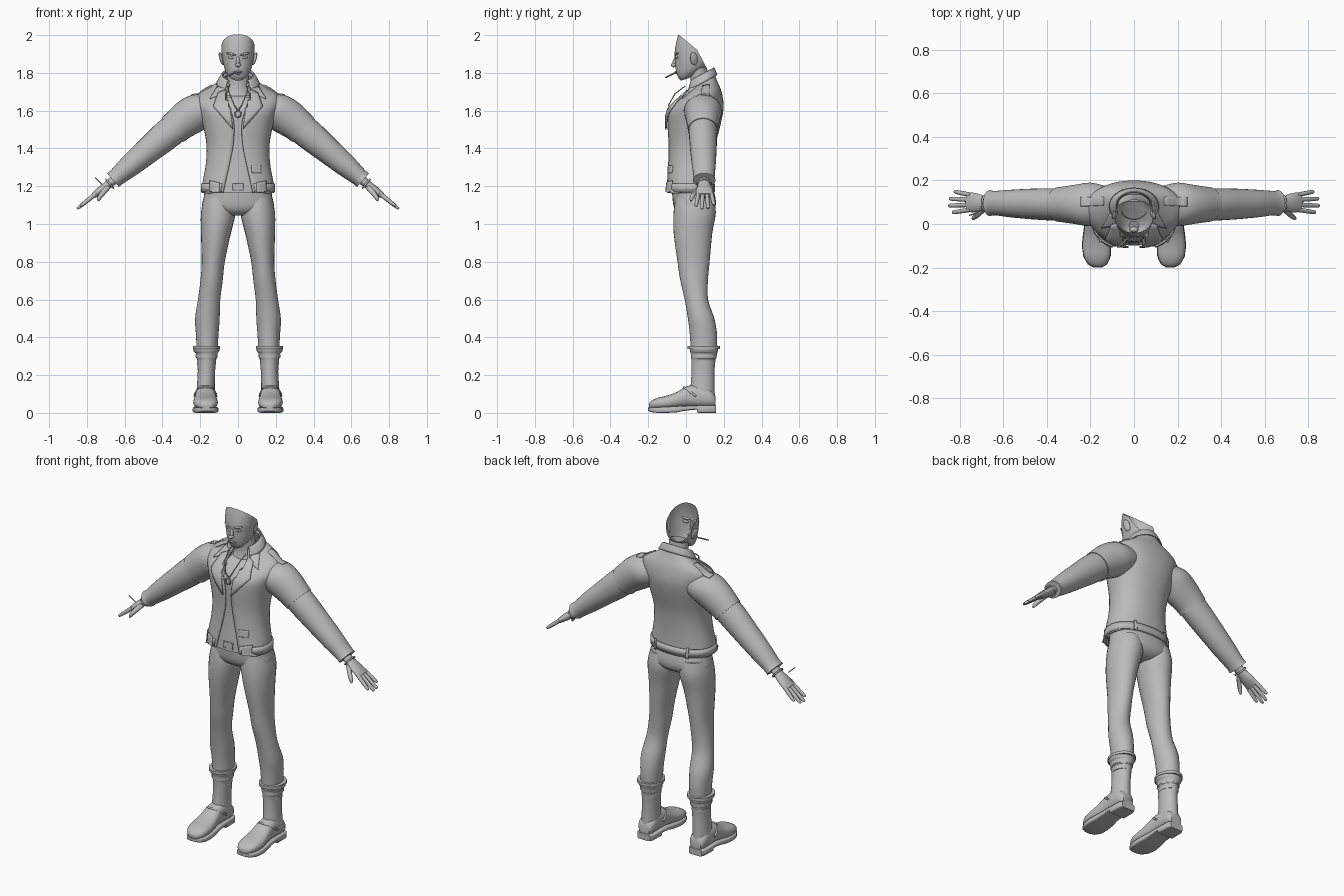
import bpy, math
from mathutils import Vector as V
from mathutils.bvhtree import BVHTree

grey = bpy.data.materials.new("plain grey")
grey.diffuse_color = (0.5, 0.5, 0.5, 1)


def make(name, verts, faces, mirror=False, thick=0, angle=40):
    me = bpy.data.meshes.new(name)
    me.from_pydata([tuple(v) for v in verts], [], faces)
    me.materials.append(grey)
    ob = bpy.data.objects.new(name, me)
    bpy.context.collection.objects.link(ob)
    bpy.ops.object.select_all(action='DESELECT')
    ob.select_set(True)
    bpy.context.view_layer.objects.active = ob
    bpy.ops.object.mode_set(mode='EDIT')
    bpy.ops.mesh.select_all(action='SELECT')
    bpy.ops.mesh.normals_make_consistent(inside=False)
    bpy.ops.object.mode_set(mode='OBJECT')
    bpy.ops.object.shade_smooth_by_angle(angle=math.radians(angle))
    if thick:
        ob.modifiers.new("thickness", 'SOLIDIFY').thickness = thick
    if mirror:
        ob.modifiers.new("mirror", 'MIRROR')
    return ob


def smooth_rows(rows, k):
    out = []
    for i in range(len(rows) - 1):
        a, b, c, d = (rows[max(0, min(len(rows) - 1, j))] for j in (i - 1, i, i + 1, i + 2))
        for s in range(k):
            t = s / k
            out.append([0.5 * (2 * q + (r - p) * t + (2 * p - 5 * q + 4 * r - w) * t * t
                               + (3 * q - p - 3 * r + w) * t ** 3) for p, q, r, w in zip(a, b, c, d)])
    return out + [list(rows[-1])]


def loft(name, rows, frame, n=28, p=2.0, k=3, cap=True, gap=False, **kw):
    """Skin superellipse rings; with gap, the last row value is the half opening in front."""
    rows = smooth_rows(rows, k)
    verts, faces = [], []
    for r in rows:
        c, a, b = frame(r)
        g = math.asin(min(1, max(r[-1], .001) / a.length) ** (p / 2)) if gap else 0
        for i in range(n):
            t = g + (2 * math.pi - 2 * g) * i / (n - 1 if gap else n)
            s, q = math.sin(t), -math.cos(t)
            verts.append(c + a * math.copysign(abs(s) ** (2 / p), s) + b * math.copysign(abs(q) ** (2 / p), q))
    for j in range(len(rows) - 1):
        for i in range(n - 1 if gap else n):
            m = (i + 1) % n
            faces.append((j * n + i, j * n + m, (j + 1) * n + m, (j + 1) * n + i))
    if cap and not gap:
        faces += [tuple(range(n))[::-1], tuple(range(len(verts) - n, len(verts)))]
    return make(name, verts, faces, **kw)


# ring frames: stacked (z, cx, rx, cy, ry, tilt), along y (y, cx, rx, z0, z1)
def up(r):
    return V((r[1], r[3], r[0])), V((r[2], 0, 0)), V((0, r[4], r[4] * r[5]))


def along(r):
    return V((r[1], r[0], (r[3] + r[4]) / 2)), V((r[2], 0, 0)), V((0, 0, (r[4] - r[3]) / 2))


def limb(r):
    """(x, y, z, half depth, half height, slope angle in degrees)"""
    t = math.radians(r[5])
    return V(r[:3]), V((0, r[3], 0)), V((math.sin(t), 0, math.cos(t))) * r[4]


def tube(name, pts, rad, closed=False, mirror=False):
    cu = bpy.data.curves.new(name, 'CURVE')
    cu.dimensions, cu.bevel_depth, cu.bevel_resolution = '3D', rad, 1
    cu.use_fill_caps = True
    sp = cu.splines.new('POLY')
    sp.points.add(len(pts) - 1)
    for q, co in zip(sp.points, pts):
        q.co = (*co, 1)
    sp.use_cyclic_u = closed
    cu.materials.append(grey)
    ob = bpy.data.objects.new(name, cu)
    bpy.context.collection.objects.link(ob)
    if mirror:
        ob.modifiers.new("mirror", 'MIRROR')


def ball(name, loc, size, rot=(0, 0, 0), mirror=False):
    bpy.ops.mesh.primitive_uv_sphere_add(segments=16, ring_count=10)
    ob = bpy.context.object
    ob.name, ob.scale, ob.rotation_euler, ob.location = name, size, rot, loc
    bpy.ops.object.transform_apply()
    ob.data.materials.append(grey)
    bpy.ops.object.shade_smooth()
    if mirror:
        ob.modifiers.new("mirror", 'MIRROR')


def tree(*obs):
    vs, fs = [], []
    for o in obs:
        fs += [[i + len(vs) for i in f.vertices] for f in o.data.polygons]
        vs += [v.co.copy() for v in o.data.vertices]
    return BVHTree.FromPolygons(vs, fs)


def plate(name, bvh, quad, ray, lift=.006, n=6, mirror=True):
    """Four corners laid onto a surface along a ray direction."""
    ray, q = V(ray), [V(c) for c in quad]
    verts = []
    for j in range(n + 1):
        for i in range(n + 1):
            co = q[0].lerp(q[1], i / n).lerp(q[3].lerp(q[2], i / n), j / n)
            hit = bvh.ray_cast(co - ray, ray)[0] or bvh.find_nearest(co)[0]
            verts.append(hit - ray * lift)
    m = n + 1
    make(name, verts, [(j * m + i, j * m + i + 1, (j + 1) * m + i + 1, (j + 1) * m + i)
                       for j in range(n) for i in range(n)], mirror=mirror, thick=.008)


# jacket and shirt
body = [(1.165, 0, .192, .02, .13, 0, .08), (1.22, 0, .188, .02, .126, 0, .068),
        (1.32, 0, .17, .025, .122, 0, .045), (1.42, 0, .167, .032, .125, 0, .025),
        (1.52, 0, .185, .042, .14, 0, .02), (1.60, 0, .208, .052, .147, .05, .035),
        (1.65, 0, .222, .066, .13, .1, .05), (1.69, 0, .205, .078, .107, .2, .06),
        (1.72, 0, .15, .08, .088, .35, .06), (1.745, 0, .1, .08, .075, .5, .055),
        (1.775, 0, .082, .08, .066, .55, .045)]
jacket = loft("jacket", body, up, n=48, p=2.25, gap=True, thick=.01)
loft("shirt", [(z, x, rx * .9, cy, ry * .9, t) for z, x, rx, cy, ry, t, g in body[:8]], up, p=2.25)
loft("collar", [(1.785, 0, .078, .08, .064, .55, .045), (1.79, 0, .088, .08, .07, .55, .055),
                (1.745, 0, .115, .08, .087, .5, .07)], up, n=36, gap=True, thick=.006)
loft("hem_belt", [(1.17, 0, .197, .02, .135, 0, .09), (1.215, 0, .195, .02, .133, 0, .085)],
     up, n=48, p=2.25, gap=True, k=1, thick=.008)

# sleeves: short outer cap, then the lower sleeve
cap_sleeve = loft("upper_sleeve", [(.13, .09, 1.615, .085, .075, 20), (.2, .09, 1.6, .1, .095, 30),
                  (.26, .09, 1.565, .092, .098, 40), (.32, .09, 1.52, .083, .088, 42),
                  (.345, .09, 1.497, .08, .086, 42)], limb, mirror=True)
loft("lower_sleeve", [(.3, .09, 1.535, .075, .08, 42), (.38, .09, 1.47, .074, .08, 42),
     (.475, .092, 1.39, .07, .07, 41), (.57, .094, 1.31, .063, .06, 41),
     (.64, .096, 1.25, .056, .048, 41), (.662, .096, 1.232, .06, .048, 41)], limb, mirror=True)
surf = tree(jacket, cap_sleeve)
front, down = (0, 1, 0), (0, 0, -1)
plate("lapel", surf, [(.055, 0, 1.715), (.105, 0, 1.69), (.13, 0, 1.62), (.025, 0, 1.50)], front)
plate("lapel_tip", surf, [(.06, 0, 1.735), (.11, 0, 1.73), (.15, 0, 1.665), (.09, 0, 1.69)], front, lift=.009)
plate("epaulette", surf, [(.14, .085, 1.8), (.245, .08, 1.8), (.245, .125, 1.8), (.14, .125, 1.8)], down)
plate("pocket_flap", surf, [(.07, 0, 1.31), (.125, 0, 1.31), (.125, 0, 1.27), (.075, 0, 1.27)], front, mirror=False)
plate("hem_buckle", surf, [(.1, 0, 1.22), (.15, 0, 1.23), (.15, 0, 1.165), (.1, 0, 1.16)], front, lift=.014)
plate("back_loop", surf, [(.1, 0, 1.225), (.115, 0, 1.225), (.115, 0, 1.165), (.1, 0, 1.165)], (0, -1, 0), lift=.013)

# hands
loft("palm", [(.645, .096, 1.243, .03, .025, 40), (.685, .096, 1.21, .032, .022, 38),
     (.725, .098, 1.18, .044, .021, 38), (.765, .1, 1.15, .045, .015, 38)], limb, n=20, mirror=True)
for i, (ln, dy) in enumerate([(.078, -.012), (.095, -.004), (.092, .005), (.07, .014)]):
    y = .066 + i * .0225
    loft("finger", [(.75, y, 1.162, .011, .012, 38), (.75 + ln * .6, y + dy * .6, 1.162 - ln * .48, .0105, .011, 38),
         (.75 + ln, y + dy, 1.162 - ln * .8, .009, .008, 38),
         (.757 + ln, y + dy, 1.157 - ln * .8, .004, .004, 38)], limb, n=10, mirror=True)
loft("thumb", [(.685, .075, 1.2, .014, .015, 55), (.715, .045, 1.165, .013, .014, 55),
     (.735, .03, 1.138, .011, .011, 55), (.742, .026, 1.122, .005, .005, 55)], limb, n=10, mirror=True)
tube("wrist_band", [(.68 + .03 * math.cos(t) * .64, .096 + .037 * math.sin(t), 1.214 + .03 * math.cos(t) * .77)
     for t in (i * math.pi / 8 for i in range(16))], .005, True, True)
tube("wrist_spike", [(-.72, .05, 1.21), (-.757, .04, 1.245)], .003)

# trousers
loft("hips", [(1.215, 0, .168, .03, .105, 0), (1.14, 0, .182, .042, .114, 0), (1.09, 0, .188, .046, .11, 0),
     (1.06, 0, .14, .046, .09, 0), (1.045, 0, .06, .046, .06, 0)], up, n=36, p=2.3)
loft("trouser_leg", [(1.14, .1, .08, .046, .1, 0), (1.06, .104, .092, .046, .112, 0), (.95, .117, .079, .037, .102, 0),
     (.8, .131, .061, .04, .085, 0), (.7, .14, .059, .043, .073, 0), (.6, .153, .059, .055, .062, 0),
     (.5, .162, .065, .08, .07, 0), (.42, .163, .06, .092, .072, 0), (.35, .163, .056, .094, .07, 0)],
     up, mirror=True)
loft("waist_belt", [(1.18, 0, .186, .03, .118, 0), (1.215, 0, .18, .03, .115, 0)], up, n=36, p=2.3, k=1)
tube("belt_buckle", [(-.03, -.092, 1.18), (.03, -.092, 1.18), (.03, -.092, 1.215), (-.03, -.092, 1.215)], .005, True)

# boots
loft("boot_shaft", [(.35, .167, .073, .094, .077, 0), (.325, .167, .067, .095, .073, 0), (.315, .166, .058, .095, .07, 0),
     (.29, .166, .055, .094, .067, 0), (.28, .166, .05, .092, .064, 0), (.22, .167, .046, .09, .061, 0),
     (.15, .17, .047, .088, .063, 0), (.08, .172, .05, .085, .068, 0)], up, mirror=True)
for z, r in ((.345, 1.03), (.3, .82), (.265, .72)):
    loft("boot_strap", [(z - .008, .167, .07 * r, .094, .083 * r, 0), (z + .008, .167, .07 * r, .094, .083 * r, 0)],
         up, k=1, mirror=True)
loft("boot_foot", [(.155, .172, .035, .035, .09), (.13, .172, .05, .03, .125), (.06, .172, .052, .03, .15),
     (0, .172, .054, .03, .138), (-.05, .172, .06, .025, .11), (-.1, .172, .065, .02, .092), (-.15, .17, .06, .02, .08),
     (-.183, .168, .042, .022, .064), (-.196, .167, .02, .025, .05)], along, p=2.4, mirror=True)
loft("boot_sole", [(.158, .172, .042, 0, .04), (.14, .172, .053, 0, .04), (.062, .172, .055, 0, .04),
     (.058, .172, .055, .018, .04), (0, .172, .056, .012, .038), (-.05, .172, .063, .003, .035),
     (-.1, .172, .068, 0, .032), (-.15, .17, .063, 0, .03), (-.185, .168, .045, .004, .03),
     (-.2, .167, .02, .01, .028)], along, p=6, k=1, mirror=True)
tube("instep_strap", [(.172 + .057 * math.sin(t), .05 - .06 * math.cos(t), .09 + .045 * math.cos(t))
     for t in (-1.6 + .32 * i for i in range(11))], .006, mirror=True)

# neck and open-backed head
loft("neck", [(1.66, 0, .1, .07, .075, .4), (1.72, 0, .064, .075, .052, .4), (1.78, 0, .057, .07, .046, .3),
     (1.825, 0, .058, .065, .046, .1)], up, cap=False)
head = loft("head", [(1.765, 0, .022, -.008, .02, .3), (1.775, 0, .04, .002, .035, .3), (1.80, 0, .06, .018, .064, .25),
            (1.83, 0, .073, .03, .085, .1), (1.87, 0, .082, .036, .094, 0), (1.91, 0, .087, .038, .098, 0),
            (1.96, 0, .087, .038, .09, 0), (2.005, 0, .08, .038, .078, 0)], up, n=36, p=2.15, cap=False)
bpy.context.view_layer.objects.active = head
for co, no in (((0, -.035, 2.0), (0, .64, .77)), ((0, .06, 1.92), (0, .885, .466))):
    bpy.ops.object.mode_set(mode='EDIT')
    bpy.ops.mesh.select_all(action='SELECT')
    bpy.ops.mesh.bisect(plane_co=co, plane_no=no, clear_outer=True)
    bpy.ops.object.mode_set(mode='OBJECT')

# face
ball("ear", (.088, .042, 1.875), (.009, .02, .036), (.25, .25, .3), True)
ball("nose_bridge", (0, -.058, 1.862), (.01, .012, .035), (-.3, 0, 0))
ball("nose_tip", (0, -.064, 1.842), (.015, .016, .011))
ball("brow", (.036, -.05, 1.9), (.028, .008, .006), (0, -.2, .35), True)
ball("eye", (.035, -.047, 1.882), (.018, .008, .007), (0, -.1, .35), True)
ball("lip", (0, -.051, 1.806), (.024, .01, .005))
ball("lower_lip", (0, -.046, 1.797), (.018, .01, .005))
ball("chin_beard", (0, -.026, 1.779), (.02, .014, .014))
tube("cigarette", [(-.015, -.055, 1.802), (-.075, -.108, 1.775)], .004)

# necklace
tube("chain", [(0, -.085, 1.6), (.02, -.092, 1.63), (.045, -.058, 1.69), (.055, -.005, 1.73)], .003, mirror=True)
tube("pendant", [(.016 * math.cos(i * math.pi / 6), -.095, 1.583 + .018 * math.sin(i * math.pi / 6))
     for i in range(12)], .004, True)
